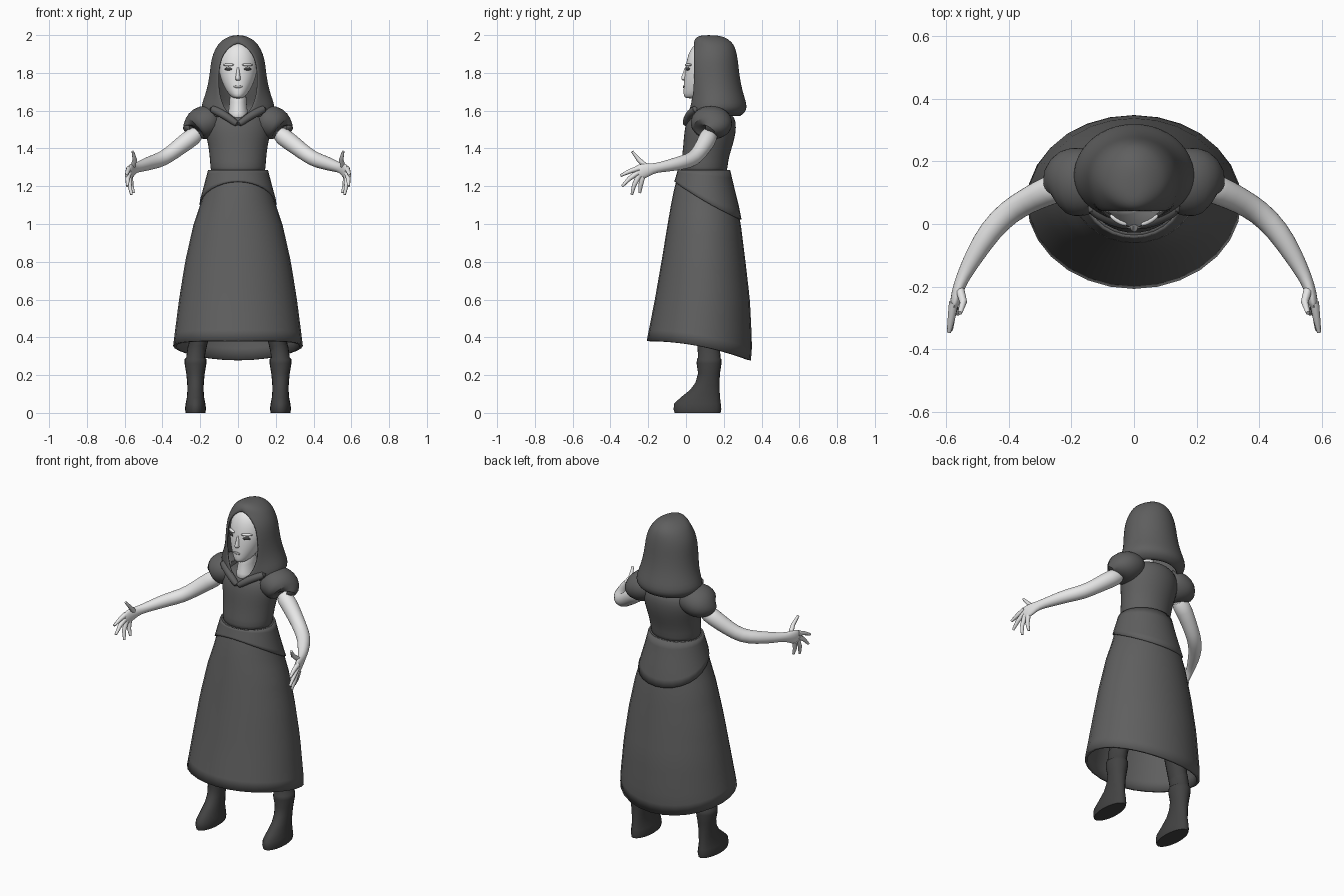
import bpy, bmesh, math
from mathutils import Vector, Matrix

cube = bpy.data.objects.get("Cube")
if cube:
    bpy.data.objects.remove(cube, do_unlink=True)


def material(name, value):
    mat = bpy.data.materials.new(name)
    mat.use_nodes = True
    color = (value, value, value, 1)
    mat.diffuse_color = color
    mat.node_tree.nodes["Principled BSDF"].inputs["Base Color"].default_value = color
    return mat


CLOTH = material("charcoal cloth", 0.115)
SKIN = material("pale skin", 0.8)
LEATHER = material("dark leather", 0.055)
EYE = material("eye grey", 0.06)
LIP = material("lip grey", 0.45)


def finish(name, bm, mat, mirror=False, thick=0, smooth=0, angle=60):
    bmesh.ops.remove_doubles(bm, verts=bm.verts, dist=0.0005)
    bmesh.ops.recalc_face_normals(bm, faces=bm.faces)
    mesh = bpy.data.meshes.new(name)
    bm.to_mesh(mesh)
    bm.free()
    mesh.materials.append(mat)
    obj = bpy.data.objects.new(name, mesh)
    bpy.context.collection.objects.link(obj)
    bpy.ops.object.select_all(action="DESELECT")
    obj.select_set(True)
    bpy.context.view_layer.objects.active = obj
    bpy.ops.object.shade_smooth_by_angle(angle=math.radians(angle))
    if mirror:
        obj.modifiers.new("Mirror", "MIRROR").use_mirror_merge = False
    if thick:
        solid = obj.modifiers.new("Solidify", "SOLIDIFY")
        solid.thickness, solid.offset = thick, -1
    if smooth:
        obj.modifiers.new("Subdivision", "SUBSURF").levels = smooth
        obj.modifiers["Subdivision"].render_levels = smooth
    return obj


def skin_rings(rings, closed=True, caps=True):
    """Join rows of points with quads."""
    bm = bmesh.new()
    rows = [[bm.verts.new(p) for p in ring] for ring in rings]
    n = len(rows[0])
    for low, high in zip(rows, rows[1:]):
        for i in range(n if closed else n - 1):
            j = (i + 1) % n
            bm.faces.new((low[i], low[j], high[j], high[i]))
    if caps:
        bm.faces.new(rows[0])
        bm.faces.new(rows[-1])
    return bm


def oval(z, rx, front, back, cx=0, n=20):
    mid, ry = (front + back) / 2, (back - front) / 2
    turns = [math.tau * i / n for i in range(n)]
    return [(cx + rx * math.cos(a), mid + ry * math.sin(a), z) for a in turns]


def loft(name, rows, mat, **options):
    return finish(name, skin_rings([oval(*r) for r in rows]), mat, **options)


def tube(name, points, mat, n=12, **options):
    """Sweep an oval: each point is x, y, z, height radius, side radius."""
    centers = [Vector(p[:3]) for p in points]
    rings = []
    for i, p in enumerate(points):
        t = (centers[min(i + 1, len(points) - 1)] - centers[max(i - 1, 0)]).normalized()
        side = t.cross(Vector((0, 0, 1))).normalized()
        up = side.cross(t)
        rings.append([centers[i] + up * p[3] * math.sin(a) + side * p[-1] * math.cos(a)
                      for a in (math.tau * k / n for k in range(n))])
    return finish(name, skin_rings(rings), mat, **options)


def ellipsoid(name, center, radii, mat, turn=0, **options):
    bm = bmesh.new()
    place = Matrix.Translation(center) @ Matrix.Rotation(turn, 4, "Z") @ Matrix.Diagonal((*radii, 1))
    bmesh.ops.create_uvsphere(bm, u_segments=16, v_segments=10, radius=1, matrix=place)
    return finish(name, bm, mat, **options)


# Skirt and overskirt share one profile: height, half width, front, back
SKIRT = [(1.285, .15, -.035, .225), (1.2, .172, -.06, .245), (1.1, .2, -.08, .27),
         (1, .235, -.097, .29), (.8, .28, -.13, .315), (.6, .312, -.165, .338),
         (.36, .343, -.212, .35), (.27, .348, -.22, .343)]


def profile(z):
    for a, b in zip(SKIRT, SKIRT[1:]):
        if z >= b[0]:
            f = (a[0] - z) / (a[0] - b[0])
            return [u + (v - u) * f for u, v in zip(a[1:], b[1:])]
    return SKIRT[-1][1:]


def skirt_shell(name, hem, grow, rows, thick):
    n, top, rings = 28, SKIRT[0][0], []
    for k in range(rows + 1):
        ring = []
        for i in range(n):
            a = math.tau * i / n
            z = top + (hem(math.sin(a)) - top) * k / rows
            rx, front, back = profile(z)
            y = (front + back) / 2 + ((back - front) / 2 + grow) * math.sin(a)
            ring.append(((rx + grow) * math.cos(a), y, z))
        rings.append(ring)
    finish(name, skin_rings(rings, caps=False), CLOTH, thick=thick)


skirt_shell("skirt", lambda s: .355 - .052 * s - .025 * s * s, 0, 16, .016)
skirt_shell("overskirt", lambda s: 1.125 - .1 * s, .009, 6, .012)

# Bodice and puffed sleeves
loft("bodice", [(1.25, .145, -.03, .22), (1.3, .148, -.032, .22), (1.36, .152, -.022, .23),
                (1.42, .16, -.016, .25), (1.48, .174, -.012, .265), (1.54, .172, -.002, .268),
                (1.58, .135, .025, .25), (1.595, .07, .06, .2)], CLOTH, smooth=1)
tube("sleeve", [(.09, .13, 1.55, .07, .09), (.15, .135, 1.545, .092, .112),
                (.2, .135, 1.53, .094, .114), (.233, .13, 1.505, .076, .1),
                (.247, .125, 1.488, .054, .064), (.235, .125, 1.495, .045, .05)],
     CLOTH, n=16, mirror=True, smooth=1)

# Hood: height, half width, opening half width, front, back
HOOD = [(2, 0, 0, .12, .12), (1.997, .035, 0, .07, .18), (1.985, .065, 0, .05, .215),
        (1.965, .094, 0, .04, .24), (1.942, .113, .045, .038, .258), (1.9, .134, .083, .037, .27),
        (1.85, .145, .101, .037, .277), (1.78, .152, .108, .037, .284), (1.71, .166, .104, .036, .298),
        (1.66, .184, .092, .028, .314), (1.62, .197, .075, .018, .324), (1.59, .188, .054, .01, .316),
        (1.565, .155, .03, .002, .28)]


def hood_row(z, wide, opening, front, back, n=28):
    end = math.acos(opening / max(wide, .001))
    mid, row = front + .45 * (back - front), []
    for i in range(n + 1):
        a = -end + (math.pi + 2 * end) * i / n
        s = math.sin(a)
        reach = back - mid if s > 0 else (mid - front) / math.sin(end)
        row.append((wide * math.cos(a), mid + reach * s, z))
    return row


finish("hood", skin_rings([hood_row(*r) for r in HOOD], closed=False, caps=False),
       CLOTH, thick=.014, smooth=1)
tube("hood_collar", [(.15, .06, 1.615, .024), (.085, .02, 1.585, .022), (.04, .004, 1.555, .02),
                     (-.002, -.004, 1.523, .018)], CLOTH, mirror=True, smooth=1)

# Neck and head
loft("neck", [(1.54, .065, .006, .17), (1.59, .052, .018, .16), (1.64, .045, .03, .15),
              (1.72, .045, .03, .15)], SKIN, smooth=1)
loft("head", [(1.664, .02, .0, .06), (1.678, .043, -.014, .12), (1.705, .063, -.014, .15),
              (1.75, .086, -.012, .18), (1.8, .101, -.008, .2), (1.85, .105, -.001, .21),
              (1.9, .097, .011, .2), (1.94, .072, .033, .17), (1.96, .03, .06, .13)], SKIN, smooth=1)
loft("nose", [(1.758, .006, -.014, .01), (1.764, .016, -.025, .02), (1.775, .014, -.027, .02),
              (1.8, .009, -.016, .02), (1.835, .008, -.006, .02)], SKIN, smooth=1)
tilt = math.radians(30)
ellipsoid("brow", (.05, .012, 1.843), (.032, .01, .008), SKIN, tilt, mirror=True)
ellipsoid("eye", (.051, .008, 1.821), (.023, .0045, .008), EYE, tilt, mirror=True)
ellipsoid("lips", (0, -.012, 1.727), (.024, .0045, .007), LIP)

# Arm with palm, then fingers
tube("arm", [(.2, .13, 1.49, .05), (.27, .11, 1.44, .05), (.34, .075, 1.385, .043),
             (.4, .04, 1.342, .041), (.46, -.02, 1.325, .039), (.51, -.1, 1.307, .032),
             (.545, -.165, 1.296, .025, .023), (.56, -.2, 1.287, .036, .02),
             (.572, -.245, 1.274, .045, .018), (.576, -.272, 1.268, .034, .011)],
     SKIN, mirror=True, smooth=1)
FINGERS = {
    "index_finger": [(.577, -.25, 1.295), (.584, -.3, 1.278), (.592, -.346, 1.256)],
    "middle_finger": [(.576, -.255, 1.272), (.584, -.3, 1.24), (.586, -.338, 1.2)],
    "ring_finger": [(.574, -.25, 1.255), (.574, -.275, 1.205), (.564, -.287, 1.155)],
    "little_finger": [(.57, -.23, 1.25), (.565, -.24, 1.205), (.552, -.244, 1.165)],
    "thumb": [(.56, -.2, 1.295), (.546, -.25, 1.34), (.557, -.285, 1.384)],
}
for name, path in FINGERS.items():
    sizes = (.015, .012, .007)
    tube(name, [(*p, r) for p, r in zip(path, sizes)], SKIN, n=8, mirror=True)

# Legs in boots, with a cuff below the knee
X = .225
loft("boot", [(0, .052, -.06, .183, X), (.02, .056, -.066, .187, X), (.05, .052, -.062, .184, X),
              (.08, .046, -.03, .18, X), (.12, .043, .02, .178, X), (.16, .044, .05, .177, X),
              (.21, .049, .064, .18, X), (.262, .058, .056, .188, X), (.285, .057, .058, .187, X),
              (.292, .049, .064, .182, X), (.36, .05, .06, .18, .215)], LEATHER, mirror=True)
loft("leg", [(.33, .048, .063, .178, .218), (.6, .062, .05, .2, .17), (.95, .075, .04, .2, .1)],
     LEATHER, mirror=True)
